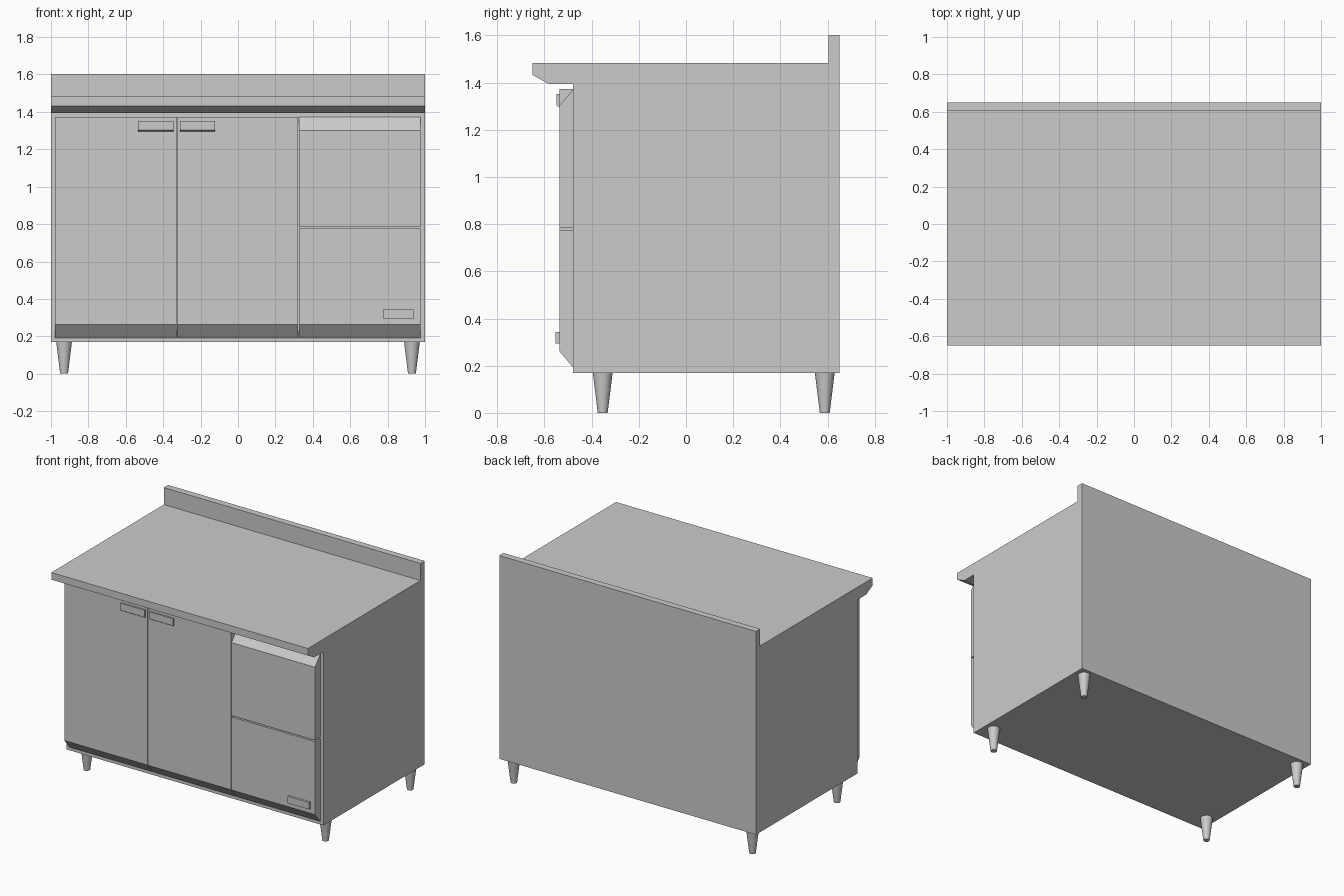
import bpy
import bmesh

cube = bpy.data.objects.get("Cube")
if cube:
    bpy.data.objects.remove(cube, do_unlink=True)

# Single painted-metal colour
grey = bpy.data.materials.new("light_grey")
grey.use_nodes = True
colour = (0.6, 0.6, 0.6, 1)
grey.diffuse_color = colour
grey.node_tree.nodes["Principled BSDF"].inputs["Base Color"].default_value = colour


def finish(name, bm):
    bmesh.ops.recalc_face_normals(bm, faces=bm.faces)
    mesh = bpy.data.meshes.new(name)
    bm.to_mesh(mesh)
    bm.free()
    mesh.materials.append(grey)
    obj = bpy.data.objects.new(name, mesh)
    bpy.context.collection.objects.link(obj)
    return obj


def extrude_profile(name, profile, x0, x1):
    """Sweep a closed (y, z) profile from x0 to x1."""
    bm = bmesh.new()
    face = bm.faces.new([bm.verts.new((x0, y, z)) for y, z in profile])
    swept = bmesh.ops.extrude_face_region(bm, geom=[face])["geom"]
    verts = [v for v in swept if isinstance(v, bmesh.types.BMVert)]
    bmesh.ops.translate(bm, verts=verts, vec=(x1 - x0, 0, 0))
    return finish(name, bm)


BODY, PANEL, BACK = -0.478, -0.537, 0.65

# Cabinet, worktop and backsplash share one side profile
extrude_profile("cabinet_body", [
    (BODY, 0.17), (BODY, 1.393), (-0.58, 1.393), (-0.65, 1.432), (-0.65, 1.482),
    (0.603, 1.482), (0.603, 1.602), (BACK, 1.602), (BACK, 0.17)], -1, 1)

# Two doors with a bevelled lower edge
door = [(BODY, 0.192), (PANEL, 0.262), (PANEL, 1.372), (BODY, 1.372)]
extrude_profile("right_door", door, -0.978, -0.33)
extrude_profile("middle_door", door, -0.326, 0.322)

# Drawer fronts, the upper with a sloping finger grip
extrude_profile("lower_drawer", [
    (BODY, 0.192), (PANEL, 0.262), (PANEL, 0.776), (BODY, 0.776)], 0.326, 0.976)
extrude_profile("upper_drawer", [
    (BODY, 0.785), (PANEL, 0.785), (PANEL, 1.3), (BODY, 1.372)], 0.326, 0.976)

# Door pulls with an undercut lower lip, mirrored about the door gap
pull = [(PANEL, 1.295), (-0.548, 1.302), (-0.548, 1.352), (PANEL, 1.352)]
for name, side in (("right_pull", -1), ("middle_pull", 1)):
    a, b = (-0.328 + side * d for d in (0.018, 0.206))
    extrude_profile(name, pull, min(a, b), max(a, b))

# Small blank plate on the lower drawer
extrude_profile("drawer_plate", [
    (PANEL, 0.295), (-0.553, 0.295), (-0.553, 0.343), (PANEL, 0.343)], 0.774, 0.942)

# Tapered round legs
for x, side in ((-0.93, "right"), (0.93, "left")):
    for y, end in ((-0.353, "front"), (0.588, "back")):
        bm = bmesh.new()
        bmesh.ops.create_cone(bm, cap_ends=True, segments=32,
                              radius1=0.021, radius2=0.042, depth=0.17)
        bmesh.ops.translate(bm, verts=bm.verts, vec=(x, y, 0.085))
        leg = finish(f"{end}_{side}_leg", bm)
        bpy.ops.object.select_all(action="DESELECT")
        leg.select_set(True)
        bpy.context.view_layer.objects.active = leg
        bpy.ops.object.shade_smooth_by_angle()
